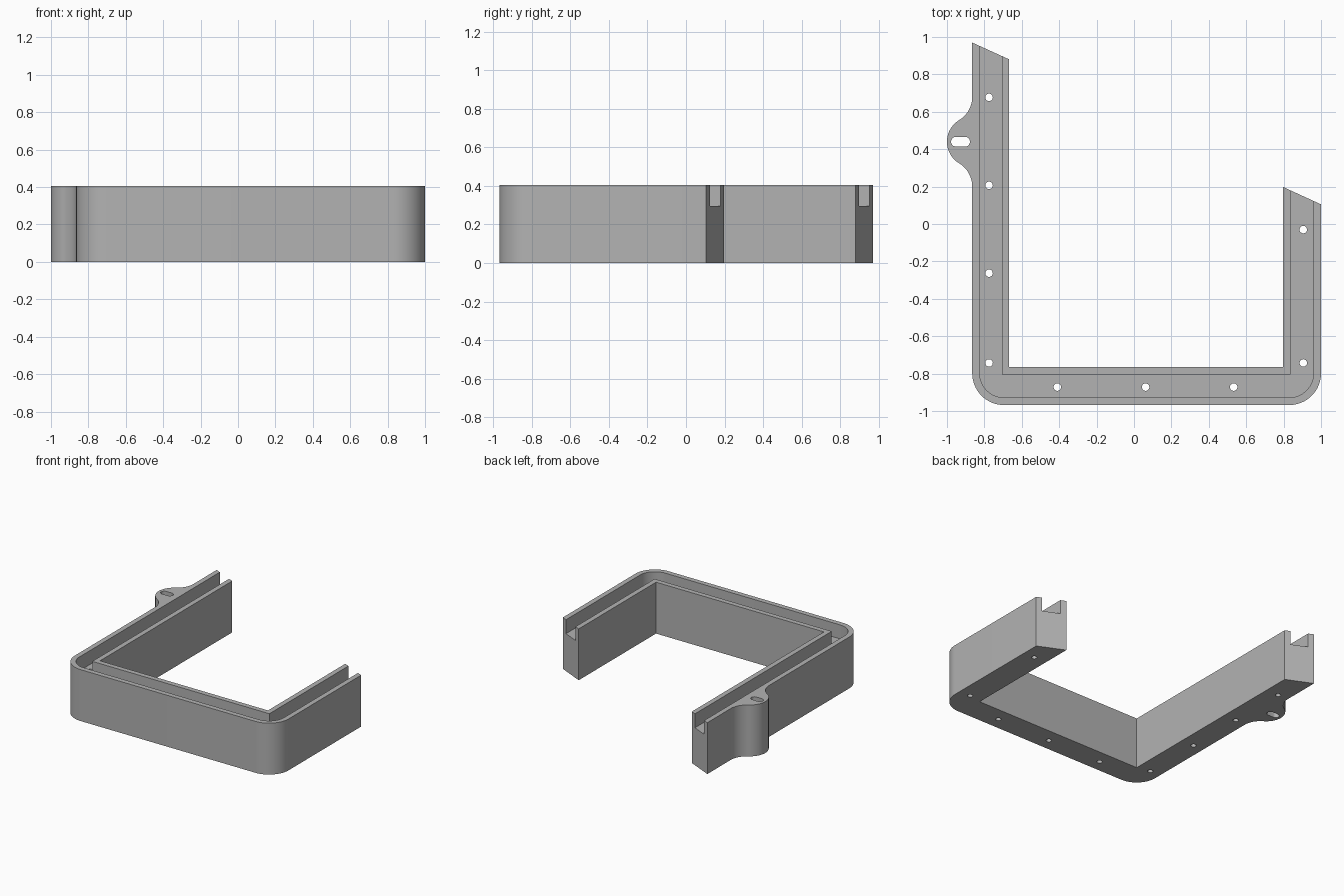
import bpy, bmesh, math

if "Cube" in bpy.data.objects:
    bpy.data.objects.remove(bpy.data.objects["Cube"], do_unlink=True)

HEIGHT, FLOOR = 0.405, 0.295

grey = bpy.data.materials.new("plain grey")
grey.use_nodes = True
colour = (0.45, 0.45, 0.45, 1)
grey.diffuse_color = colour
grey.node_tree.nodes["Principled BSDF"].inputs["Base Color"].default_value = colour


def arc(cx, cy, r, a0, a1, n=16):
    """Points along an arc, angles in degrees."""
    angles = [math.radians(a0 + (a1 - a0) * i / n) for i in range(n + 1)]
    return [(cx + r * math.cos(a), cy + r * math.sin(a)) for a in angles]


def prisms(name, outlines, z0, z1):
    """One object made of upright prisms, one per outline."""
    bm = bmesh.new()
    for pts in outlines:
        face = bm.faces.new([bm.verts.new((x, y, z0)) for x, y in pts])
        top = bmesh.ops.extrude_face_region(bm, geom=[face])["geom"]
        bmesh.ops.translate(bm, vec=(0, 0, z1 - z0),
                            verts=[v for v in top if isinstance(v, bmesh.types.BMVert)])
    bmesh.ops.recalc_face_normals(bm, faces=bm.faces)
    mesh = bpy.data.meshes.new(name)
    bm.to_mesh(mesh)
    bm.free()
    mesh.materials.append(grey)
    obj = bpy.data.objects.new(name, mesh)
    bpy.context.collection.objects.link(obj)
    return obj


def cut(target, cutter):
    mod = target.modifiers.new("cut", 'BOOLEAN')
    mod.operation, mod.solver, mod.object = 'DIFFERENCE', 'EXACT', cutter
    bpy.context.view_layer.objects.active = target
    bpy.ops.object.modifier_apply(modifier=mod.name)
    bpy.data.objects.remove(cutter, do_unlink=True)


# Outer and inner limits of the U-shaped frame
LEFT, RIGHT, FRONT = -0.865, 1.0, -0.968
IN_LEFT, IN_RIGHT, IN_FRONT = -0.667, 0.797, -0.765
CORNER, WALL = 0.17, 0.04

# Mounting ear: rounded tip blended into the wall by two tangent fillets
EAR_Y, EAR_R, EAR_SPAN = 0.44, 0.135, 0.24
fillet = (EAR_SPAN ** 2 - EAR_R ** 2) / (2 * EAR_R)
turn = math.degrees(math.atan2(EAR_SPAN, fillet))
ear = (arc(LEFT - fillet, EAR_Y + EAR_SPAN, fillet, 0, -turn)
       + arc(LEFT, EAR_Y, EAR_R, 180 - turn, 180 + turn, 32)[1:-1]
       + arc(LEFT - fillet, EAR_Y - EAR_SPAN, fillet, turn, 0))

# Frame body
body = [(IN_LEFT, 0.88), (LEFT, 0.97)] + ear
body += arc(LEFT + CORNER, FRONT + CORNER, CORNER, 180, 270)
body += arc(RIGHT - CORNER, FRONT + CORNER, CORNER, 270, 360)
body += [(RIGHT, 0.105), (IN_RIGHT, 0.198), (IN_RIGHT, IN_FRONT), (IN_LEFT, IN_FRONT)]
frame = prisms("channel_frame", [body], 0, HEIGHT)

# Groove running along the top, open at both ends
r = CORNER - WALL
groove = [(IN_LEFT - WALL, 1.2), (LEFT + WALL, 1.2)]
groove += arc(LEFT + CORNER, FRONT + CORNER, r, 180, 270)
groove += arc(RIGHT - CORNER, FRONT + CORNER, r, 270, 360)
groove += [(RIGHT - WALL, 0.5), (IN_RIGHT + WALL, 0.5),
           (IN_RIGHT + WALL, IN_FRONT - WALL), (IN_LEFT - WALL, IN_FRONT - WALL)]
cut(frame, prisms("groove_cutter", [groove], FLOOR, HEIGHT + 0.1))

# Screw holes and the ear slot
spots = [(-0.775, y) for y in (0.677, 0.207, -0.263, -0.743)]
spots += [(x, -0.872) for x in (-0.41, 0.062, 0.533)]
spots += [(0.905, y) for y in (-0.743, -0.03)]
holes = [arc(x, y, 0.02, 0, 345, 23) for x, y in spots]
holes.append(arc(-0.952, EAR_Y, 0.026, 90, 270) + arc(-0.903, EAR_Y, 0.026, -90, 90))
cut(frame, prisms("hole_cutter", holes, -0.1, HEIGHT + 0.1))

# Smooth the curves, keep the edges crisp
bpy.ops.object.select_all(action='DESELECT')
frame.select_set(True)
bpy.context.view_layer.objects.active = frame
bpy.ops.object.shade_smooth_by_angle(angle=math.radians(30))
